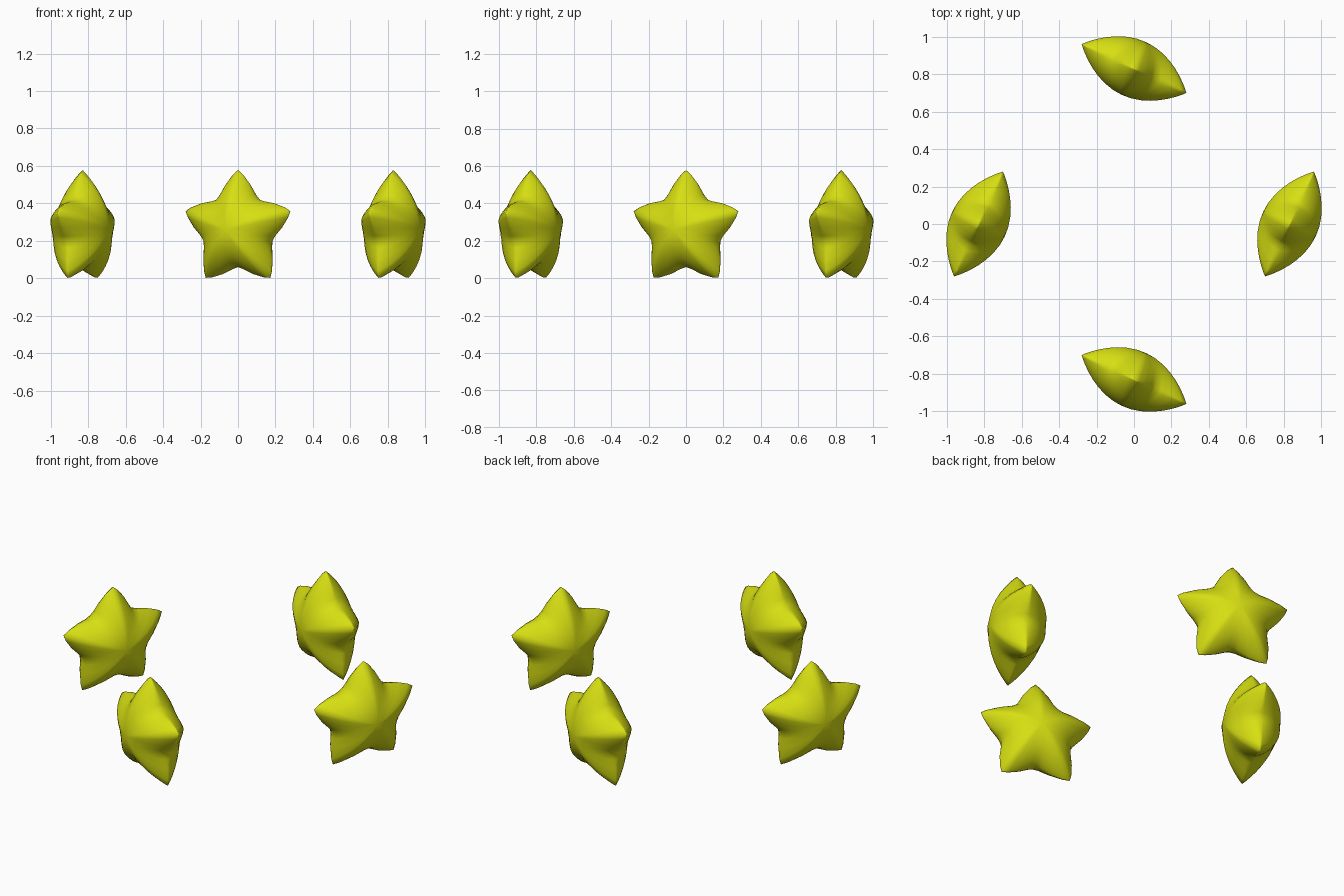
import bpy, bmesh, math
from mathutils import Matrix, Vector

if "Cube" in bpy.data.objects:
    bpy.data.objects.remove(bpy.data.objects["Cube"])

yellow = bpy.data.materials.new("star yellow")
yellow.use_nodes = True
COLOR = (0.68, 0.74, 0.006, 1)
yellow.diffuse_color = COLOR
yellow.node_tree.nodes["Principled BSDF"].inputs["Base Color"].default_value = COLOR

HALF_THICKNESS = 0.155
CENTRE_Z = 0.26
ORBIT = 0.83
TURN = math.radians(-25)

# Half of one arm: (degrees from the arm's axis, radius), tip to valley
ARM = [(0, 0.318), (5.5, 0.296), (15.5, 0.254), (27, 0.214), (36, 0.2)]


def outline():
    """Full star outline as (angle, radius, valley factor), starting at the top tip."""
    points = []
    for k in range(5):
        axis = 90 + 72 * k
        side = [(-a, r) for a, r in reversed(ARM[1:-1])] + ARM
        points += [(math.radians(axis + a), r, abs(a) / 36) for a, r in side]
    return points


def puffy_star():
    """A cushion-shaped star: rings shrink to the middle while both faces swell."""
    bm = bmesh.new()
    points = outline()
    n = len(points)
    rings = [math.sin(math.radians(90 * i / 9)) for i in range(1, 9)]

    def ring(s, sign):
        verts = []
        for angle, radius, valley in points:
            power = 0.95 - 0.4 * valley      # pointed tips, rounded valleys
            depth = sign * HALF_THICKNESS * (1 - s * s) ** power
            verts.append(bm.verts.new((1.02 * s * radius * math.cos(angle), depth,
                                       s * radius * math.sin(angle))))
        return verts

    rim = ring(1.0, 0)
    for sign in (-1, 1):
        middle = bm.verts.new((0, sign * HALF_THICKNESS, 0))
        loops = [ring(s, sign) for s in rings] + [rim]
        for j in range(n):
            k = (j + 1) % n
            bm.faces.new((middle, loops[0][j], loops[0][k]))
            for inner, outer in zip(loops, loops[1:]):
                bm.faces.new((inner[j], outer[j], outer[k], inner[k]))
    bmesh.ops.recalc_face_normals(bm, faces=bm.faces)
    for face in bm.faces:
        face.smooth = True
    mesh = bpy.data.meshes.new("puffy_star")
    bm.to_mesh(mesh)
    bm.free()
    mesh.materials.append(yellow)
    return mesh


# Four stars in a ring, each a quarter turn from the last
star = puffy_star()
for i, name in enumerate(("front_star", "left_star", "back_star", "right_star")):
    obj = bpy.data.objects.new(name, star)
    turn = Matrix.Rotation(i * math.pi / 2, 4, "Z")
    obj.matrix_world = (turn @ Matrix.Translation(Vector((0, -ORBIT, CENTRE_Z)))
                        @ Matrix.Rotation(TURN, 4, "Z"))
    bpy.context.collection.objects.link(obj)
